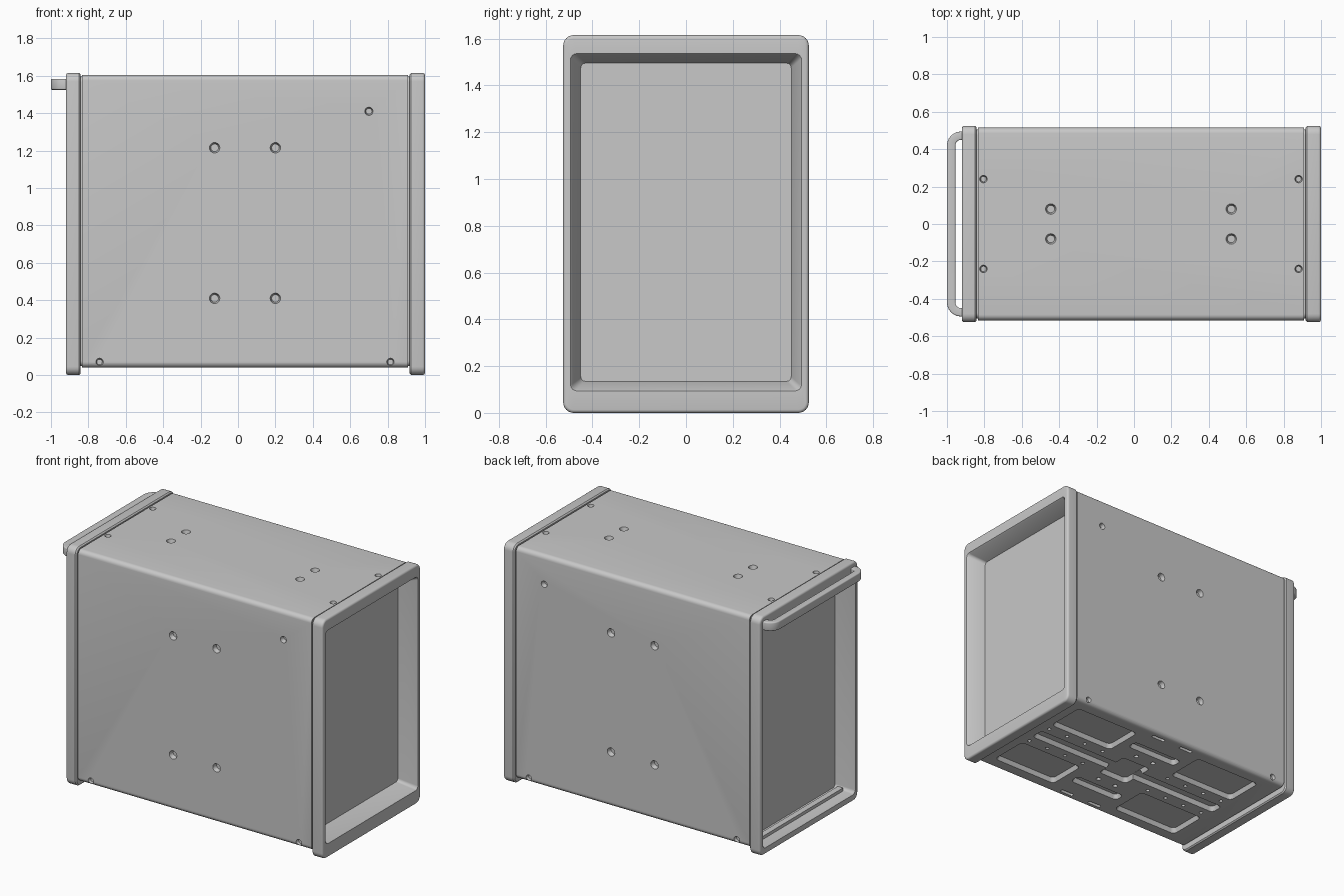
import bpy, bmesh
from math import pi, cos, sin
from mathutils import Vector, Matrix

cube = bpy.data.objects.get("Cube")
if cube:
    bpy.data.objects.remove(cube, do_unlink=True)

grey = bpy.data.materials.new("case grey")
grey.use_nodes = True
grey.diffuse_color = (0.58, 0.58, 0.58, 1)
grey.node_tree.nodes["Principled BSDF"].inputs["Base Color"].default_value = (0.58, 0.58, 0.58, 1)


def make_object(name, bm):
    bmesh.ops.recalc_face_normals(bm, faces=bm.faces)
    mesh = bpy.data.meshes.new(name)
    bm.to_mesh(mesh)
    bm.free()
    mesh.materials.append(grey)
    obj = bpy.data.objects.new(name, mesh)
    bpy.context.collection.objects.link(obj)
    return obj


def smooth(obj):
    bpy.ops.object.select_all(action='DESELECT')
    bpy.context.view_layer.objects.active = obj
    obj.select_set(True)
    bpy.ops.object.shade_smooth_by_angle(angle=0.6)


def rounded(a0, a1, b0, b1, r, n=6):
    """Outline of a rounded rectangle as (a, b) pairs."""
    r = min(r, 0.45 * (a1 - a0), 0.45 * (b1 - b0))
    corners = ((a1 - r, b1 - r), (a0 + r, b1 - r), (a0 + r, b0 + r), (a1 - r, b0 + r))
    return [(a + r * cos((q + k / n) * pi / 2), b + r * sin((q + k / n) * pi / 2))
            for q, (a, b) in enumerate(corners) for k in range(n + 1)]


def loft(bm, loops, cap_start=True, cap_end=True):
    rings = [[bm.verts.new(p) for p in loop] for loop in loops]
    for one, two in zip(rings, rings[1:]):
        for i in range(len(one)):
            j = (i + 1) % len(one)
            bm.faces.new((one[i], one[j], two[j], two[i]))
    if cap_start:
        bm.faces.new(rings[0])
    if cap_end:
        bm.faces.new(rings[-1])


def x_ring(x, half_y, z0, z1, r):
    return [(x, y, z) for y, z in rounded(-half_y, half_y, z0, z1, r)]


FLOOR, ROOF, SIDE = 0.04, 1.605, 0.515


# cutters for the screw holes and the stamped floor
def add_hole(bm, centre, normal, r, depth=0.03):
    turn = Vector(normal).to_track_quat('Z', 'Y').to_matrix().to_4x4()
    bmesh.ops.create_cone(bm, cap_ends=True, segments=24, radius1=r * 0.72, radius2=r * 1.28,
                          depth=depth * 2, matrix=Matrix.Translation(centre) @ turn)


def add_pocket(bm, x0, x1, y0, y1, r=0.03, depth=0.03, flare=0.01):
    loops = []
    for z, grow in ((FLOOR - 0.02, flare), (FLOOR + depth, -flare)):
        loops.append([(x, y, z) for x, y in
                      rounded(x0 - grow, x1 + grow, y0 - grow, y1 + grow, r)])
    loft(bm, loops)


def cut(obj, bm):
    cutter = make_object("cutter", bm)
    cutter.hide_render = True
    mod = obj.modifiers.new("cut", 'BOOLEAN')
    mod.operation = 'DIFFERENCE'
    mod.solver = 'EXACT'
    mod.object = cutter
    bpy.context.view_layer.update()
    bpy.context.view_layer.objects.active = obj
    bpy.ops.object.modifier_apply(modifier=mod.name)
    bpy.data.objects.remove(cutter, do_unlink=True)


# main case, hollowed at both ends to take the panels
bm = bmesh.new()
loft(bm, [x_ring(-0.79, 0.49, 0.06, 1.55, 0.03),
          x_ring(-0.835, 0.49, 0.06, 1.55, 0.03),
          x_ring(-0.835, SIDE, FLOOR, ROOF, 0.03),
          x_ring(0.91, SIDE, FLOOR, ROOF, 0.03),
          x_ring(0.91, 0.49, 0.06, 1.55, 0.03),
          x_ring(0.865, 0.49, 0.06, 1.55, 0.03)])
case = make_object("case", bm)

# screw holes on the sides and the roof
bm = bmesh.new()
for s in (-1, 1):
    for x in (-0.125, 0.2):
        for z in (0.41, 1.215):
            add_hole(bm, (x, s * SIDE, z), (0, s, 0), 0.028)
    for x in (-0.74, 0.815):
        add_hole(bm, (x, s * SIDE, 0.07), (0, s, 0), 0.02, 0.02)
    add_hole(bm, (0.7, s * SIDE, 1.41), (0, s, 0), 0.022)
    for x in (-0.445, 0.52):
        add_hole(bm, (x, s * 0.08, ROOF), (0, 0, 1), 0.028)
    for x in (-0.805, 0.88):
        add_hole(bm, (x, s * 0.24, ROOF), (0, 0, 1), 0.02)
cut(case, bm)

# stamped floor: corner pockets, slots and small holes
bm = bmesh.new()
for s in (-1, 1):
    y0, y1 = sorted((s * 0.15, s * 0.42))
    add_pocket(bm, 0.33, 0.82, y0, y1)
    add_pocket(bm, -0.69, -0.19, y0, y1)
    add_pocket(bm, -0.12, 0.26, s * 0.29 - 0.035, s * 0.29 + 0.035)
    for x in (-0.65, -0.5, -0.35, -0.2, 0.35, 0.5, 0.65, 0.8):
        add_hole(bm, (x, s * 0.1, FLOOR), (0, 0, -1), 0.012, 0.02)
    for x in (0.0, 0.14):
        add_hole(bm, (x, s * 0.19, FLOOR), (0, 0, -1), 0.016, 0.02)
    for x in (-0.1, 0.13):
        add_pocket(bm, x, x + 0.1, s * 0.46 - 0.012, s * 0.46 + 0.012, 0.01, 0.02, 0.002)
cut(case, bm)

# stamped floor: long spine, then its wider middle
bm = bmesh.new()
add_pocket(bm, -0.7, 0.82, -0.045, 0.045)
cut(case, bm)
bm = bmesh.new()
add_pocket(bm, -0.03, 0.19, -0.12, 0.12, 0.025, 0.031)
cut(case, bm)
smooth(case)


# end frames with rounded rims and recessed panels
def end_frame(name, outer_x, inner_x, z0, z1, panel_z0):
    d = 1 if outer_x > inner_x else -1
    half, top, r = 0.525, 1.615, 0.045
    rings = [x_ring(inner_x, 0.49, 0.05, 1.58, 0.03),
             x_ring(inner_x, half - 0.008, 0.008, top - 0.008, r - 0.008),
             x_ring(inner_x + d * 0.008, half, 0, top, r)]
    for k in range(5):
        a = k / 4 * pi / 2
        g = 0.014 * (1 - cos(a))
        rings.append(x_ring(outer_x - d * 0.014 * (1 - sin(a)), half - g, g, top - g, r - g))
    rings += [x_ring(outer_x, 0.494, z0 - 0.006, z1 + 0.006, 0.028),
              x_ring(outer_x - d * 0.008, 0.487, z0, z1, 0.022),
              x_ring(outer_x - d * 0.12, 0.45, panel_z0, z1 - 0.035, 0.02)]
    bm = bmesh.new()
    loft(bm, rings, cap_start=False)
    smooth(make_object(name, bm))


end_frame("left_end_frame", 1.0, 0.918, 0.1, 1.53, 0.135)
end_frame("right_end_frame", -0.92, -0.842, 0.05, 1.53, 0.075)

# seams joining the frames to the case
for name, x0, x1 in (("left_seam", 0.905, 0.925), ("right_seam", -0.85, -0.83)):
    bm = bmesh.new()
    loft(bm, [x_ring(x, 0.505, 0.048, 1.595, 0.03) for x in (x0, x1)],
         cap_start=False, cap_end=False)
    smooth(make_object(name, bm))

# sill lip at the foot of the right end
bm = bmesh.new()
bmesh.ops.create_cube(bm, size=1, matrix=Matrix.Translation((-0.84, 0, 0.07))
                      @ Matrix.Diagonal((0.04, 0.9, 0.025, 1)))
make_object("right_sill_lip", bm)

# carrying handle: flat bar swept round two bends
bm = bmesh.new()
path = [(-0.9, -0.472)]
for s in (-1, 1):
    arc = [(-0.925 - 0.0525 * sin(k * pi / 12), s * (0.4195 + 0.0525 * cos(k * pi / 12)))
           for k in range(7)]
    path += arc[::-s]
path.append((-0.9, 0.472))
loops = []
for i, p in enumerate(path):
    before, after = path[max(i - 1, 0)], path[min(i + 1, len(path) - 1)]
    t = Vector((after[0] - before[0], after[1] - before[1])).normalized()
    loops.append([(p[0] - t.y * a, p[1] + t.x * a, z)
                  for a, z in rounded(-0.0225, 0.0225, 1.525, 1.583, 0.007, 3)])
loft(bm, loops)
smooth(make_object("handle", bm))
